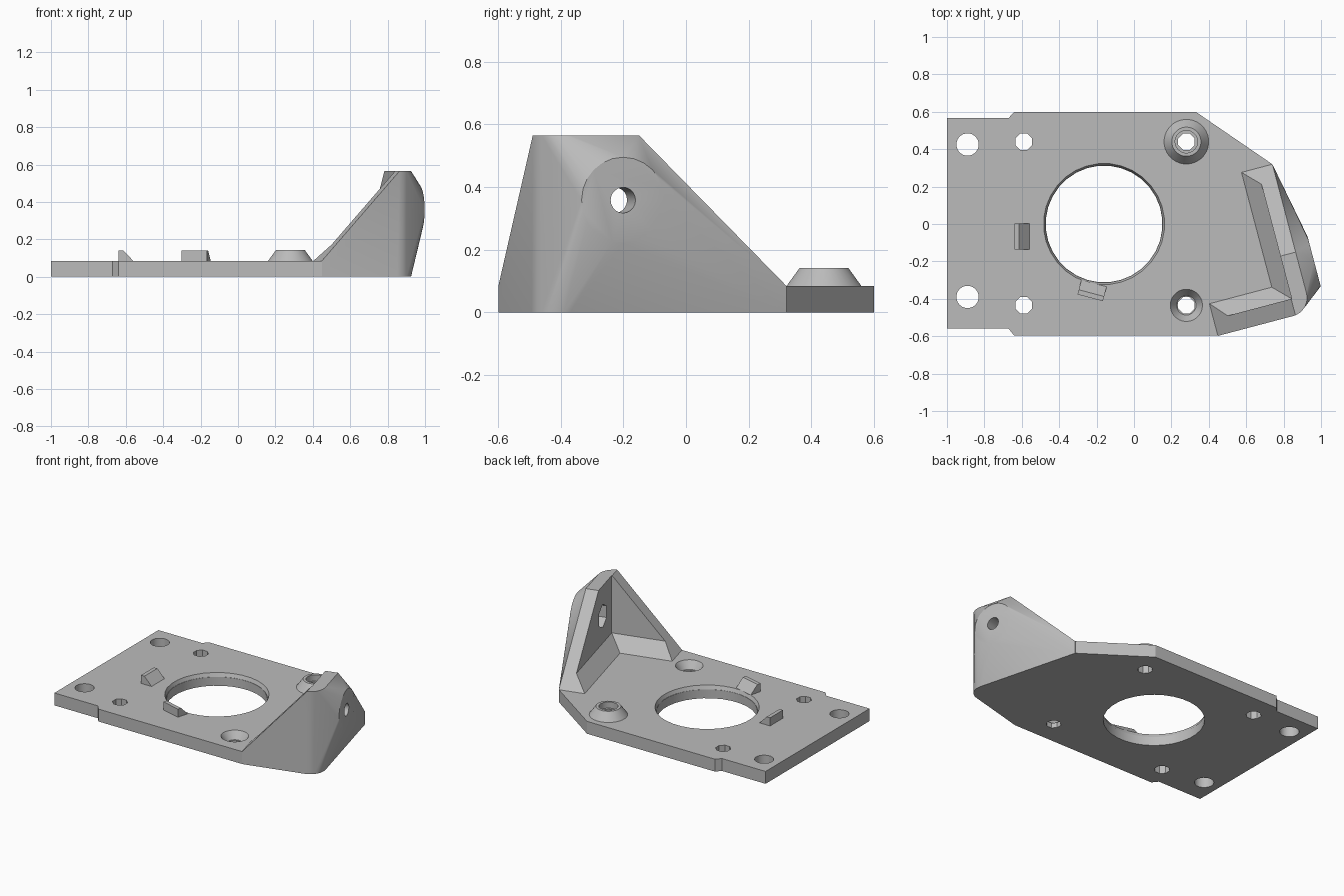
import bpy, bmesh
from math import sin, cos, pi, radians
from mathutils import Vector, Matrix

cube = bpy.data.objects.get("Cube")
if cube:
    bpy.data.objects.remove(cube)

GREY = (0.5, 0.5, 0.5, 1)
mat = bpy.data.materials.new("plain grey")
mat.use_nodes = True
mat.diffuse_color = GREY
mat.node_tree.nodes["Principled BSDF"].inputs["Base Color"].default_value = GREY

T = 0.085                                # plate thickness
TILT = Matrix.Rotation(radians(14.8), 4, 'Z')   # frame of the angled bracket


def finish(name, bm):
    bmesh.ops.recalc_face_normals(bm, faces=bm.faces)
    me = bpy.data.meshes.new(name)
    bm.to_mesh(me)
    bm.free()
    me.materials.append(mat)
    ob = bpy.data.objects.new(name, me)
    bpy.context.collection.objects.link(ob)
    return ob


def hull(name, points, matrix=Matrix()):
    bm = bmesh.new()
    for p in points:
        bm.verts.new(matrix @ Vector(p))
    bmesh.ops.convex_hull(bm, input=bm.verts)
    loose = [v for v in bm.verts if not v.link_faces]
    bmesh.ops.delete(bm, geom=loose, context='VERTS')
    bmesh.ops.dissolve_limit(bm, angle_limit=radians(0.5), verts=bm.verts, edges=bm.edges)
    return finish(name, bm)


def ring(x, y, z, r, n):
    return [(x + r * cos(2 * pi * (i + 0.5) / n), y + r * sin(2 * pi * (i + 0.5) / n), z)
            for i in range(n)]


def cone(name, x, y, z0, r0, z1, r1, n):
    return hull(name, ring(x, y, z0, r0, n) + ring(x, y, z1, r1, n))


def side_ring(u, r, n):
    # circle in the bracket wall, facing outward
    return [(u, -0.44 + r * sin(2 * pi * i / n), 0.358 + r * cos(2 * pi * i / n))
            for i in range(n)]


def combine(target, tool, operation):
    mod = target.modifiers.new("combine", 'BOOLEAN')
    mod.operation, mod.solver, mod.object = operation, 'EXACT', tool
    bpy.context.view_layer.objects.active = target
    bpy.ops.object.modifier_apply(modifier=mod.name)
    bpy.data.objects.remove(tool)


# Base plate
outline = [(-1, -0.56), (-0.67, -0.56), (-0.64, -0.597), (0.449, -0.597), (0.7, -0.3),
           (0.739, 0.32), (0.33, 0.6), (-0.64, 0.6), (-0.67, 0.567), (-1, 0.567)]
bm = bmesh.new()
face = bm.faces.new([bm.verts.new((x, y, 0)) for x, y in outline])
up = bmesh.ops.extrude_face_region(bm, geom=[face])["geom"]
bmesh.ops.translate(bm, vec=(0, 0, T), verts=[v for v in up if isinstance(v, bmesh.types.BMVert)])
body = finish("base_plate", bm)

# Angled corner bracket: sloped block with rounded corner and side boss
U0, U1, UT = 0.281, 0.797, 0.71          # low edge, outer wall, flat top start
V0, V1, VT = -0.693, 0.12, -0.366        # outer front wall, far end, flat top end
H, R = 0.565, 0.1
pts = [(u, v, z) for u in (U0, U1) for v in (V0, V1) for z in (0, T) if (u, v) != (U1, V0)]
pts += [(UT, V0, H), (UT, VT, H), (U1, VT, H)]
for i in range(9):
    a = -pi / 2 + i * pi / 16
    u, v = U1 - R + R * cos(a), V0 + R + R * sin(a)
    pts += [(u, v, 0), (max(u, UT), v, H)]
pts += side_ring(0.88, 0.137, 24)
combine(body, hull("bracket", pts, TILT), 'UNION')

# Hollow of the bracket, leaving two walls with a sloped foot
UI, VI, F = 0.713, -0.602, 0.087
pts = []
for z, f in ((T, F), (T + F, 0), (1, 0)):
    pts += [(u, v, z) for u in (0.1, UI - f) for v in (VI + f, 0.3)]
combine(body, hull("hollow", pts, TILT), 'DIFFERENCE')

# Raised screw collar
combine(body, cone("collar", 0.28, 0.44, T - 0.02, 0.134, 0.142, 0.078, 32), 'UNION')

# Cutters: bracket hole and hexagon nut pocket
cutters = [hull("side_hole", side_ring(0.6, 0.041, 20) + side_ring(1, 0.041, 20), TILT),
           hull("nut_pocket", side_ring(0.65, 0.08, 6) + side_ring(0.775, 0.08, 6), TILT)]
# Cutters: large centre opening with bevelled rim
cutters += [cone("opening", -0.16, 0, -0.1, 0.312, 0.3, 0.312, 32),
            cone("rim", -0.16, 0, T - 0.025, 0.314, T + 0.01, 0.328, 32)]
# Cutters: mounting holes, collar bore and countersink
for x, y, r, n in ((-0.89, 0.425, 0.06, 20), (-0.89, -0.39, 0.06, 20), (-0.59, 0.44, 0.048, 8),
                   (-0.59, -0.435, 0.048, 8), (0.28, 0.44, 0.047, 8), (0.28, -0.435, 0.047, 8)):
    cutters.append(cone("hole", x, y, -0.1, r, 0.3, r, n))
cutters += [cone("collar_bore", 0.28, 0.44, 0.1, 0.06, 0.2, 0.06, 24),
            cone("countersink", 0.28, -0.435, 0.035, 0.052, T + 0.01, 0.093, 32)]
for cutter in cutters:
    combine(body, cutter, 'DIFFERENCE')

# Wedge stops, sloping toward the centre opening
for name, x, y, angle in (("left_stop", -0.6, -0.066, 0), ("front_stop", -0.224, -0.356, 75)):
    place = Matrix.Translation((x, y, T)) @ Matrix.Rotation(radians(angle), 4, 'Z')
    profile = ((-0.04, -0.01), (0.04, -0.01), (0.04, 0), (-0.014, 0.056), (-0.04, 0.056))
    hull(name, [(px, s, pz) for px, pz in profile for s in (-0.07, 0.07)], place)

# Smooth shading with sharp edges kept
bpy.ops.object.select_all(action='DESELECT')
body.select_set(True)
bpy.context.view_layer.objects.active = body
bpy.ops.object.shade_smooth_by_angle(angle=radians(30))
